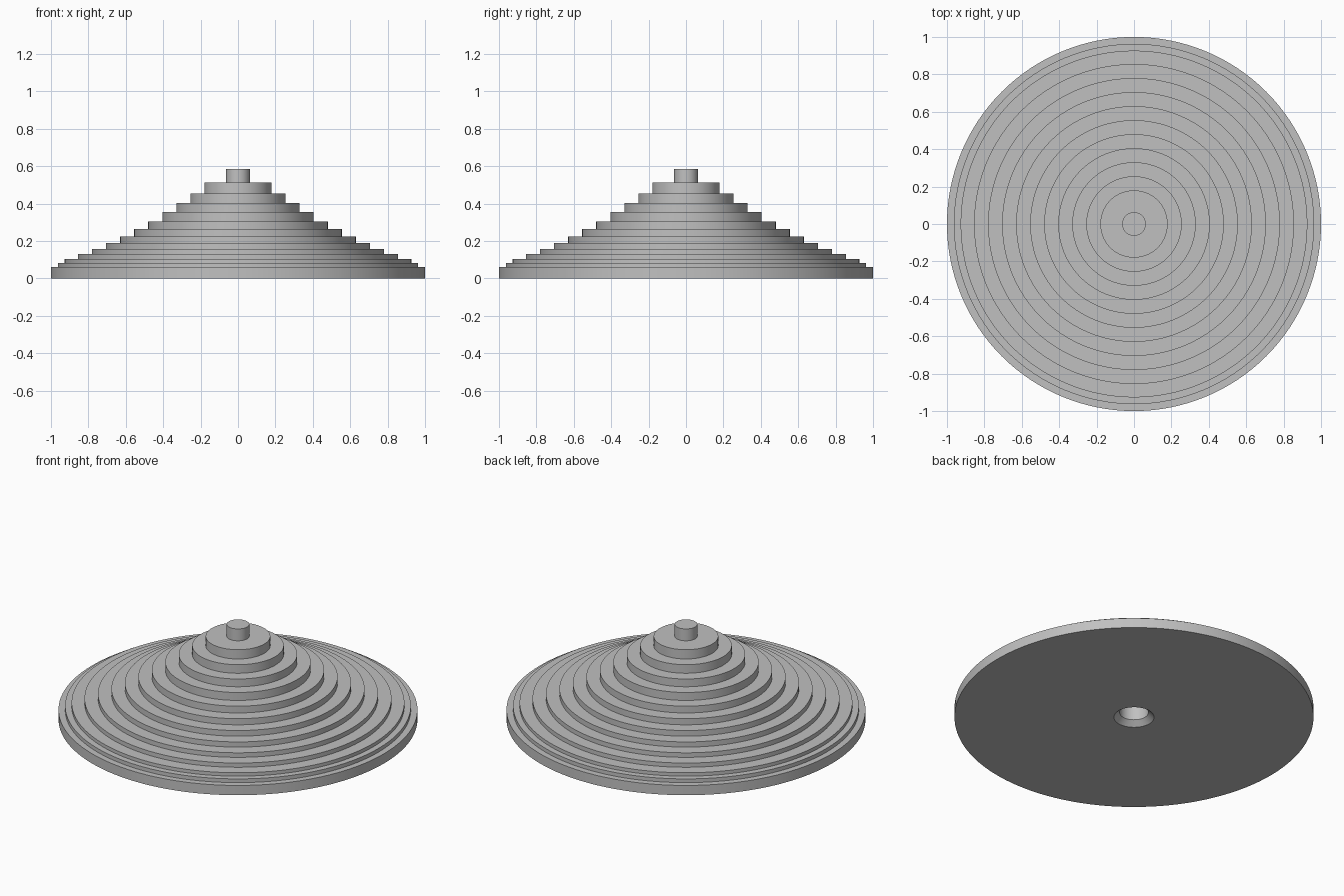
import bpy, bmesh, math

cube = bpy.data.objects.get("Cube")
if cube:
    bpy.data.objects.remove(cube, do_unlink=True)

SEGMENTS = 128

# Single plain grey
grey = bpy.data.materials.new("plain grey")
grey.use_nodes = True
colour = (0.53, 0.53, 0.53, 1)
grey.diffuse_color = colour
grey.node_tree.nodes["Principled BSDF"].inputs["Base Color"].default_value = colour

# Radius and top height of each step, from the rim to the centre knob
steps = [(1.0, 0.06), (0.963, 0.083), (0.927, 0.104), (0.855, 0.13),
         (0.78, 0.158), (0.705, 0.19), (0.63, 0.225), (0.555, 0.263),
         (0.48, 0.305), (0.405, 0.354), (0.33, 0.402), (0.255, 0.455),
         (0.18, 0.512), (0.063, 0.585)]

# Countersunk blind hole in the underside, then the stepped outside
profile = [(0, 0.3), (0.08, 0.3), (0.08, 0.03), (0.112, 0)]
base = 0
for radius, top in steps:
    profile += [(radius, base), (radius, top)]
    base = top
profile.append((0, base))


def lathe(name, points):
    """Revolve a closed half-section about the z axis."""
    bm = bmesh.new()
    verts = [bm.verts.new((r, 0, z)) for r, z in points]
    edges = [bm.edges.new(pair) for pair in zip(verts, verts[1:])]
    bmesh.ops.spin(bm, geom=verts + edges, cent=(0, 0, 0), axis=(0, 0, 1),
                   angle=math.tau, steps=SEGMENTS, use_merge=False)
    bmesh.ops.remove_doubles(bm, verts=bm.verts, dist=0.0001)
    bmesh.ops.recalc_face_normals(bm, faces=bm.faces)
    mesh = bpy.data.meshes.new(name)
    bm.to_mesh(mesh)
    bm.free()
    mesh.materials.append(grey)
    obj = bpy.data.objects.new(name, mesh)
    bpy.context.collection.objects.link(obj)
    return obj


pulley = lathe("stepped_cone", profile)
bpy.ops.object.select_all(action="DESELECT")
pulley.select_set(True)
bpy.context.view_layer.objects.active = pulley
bpy.ops.object.shade_smooth_by_angle(angle=math.radians(30))
